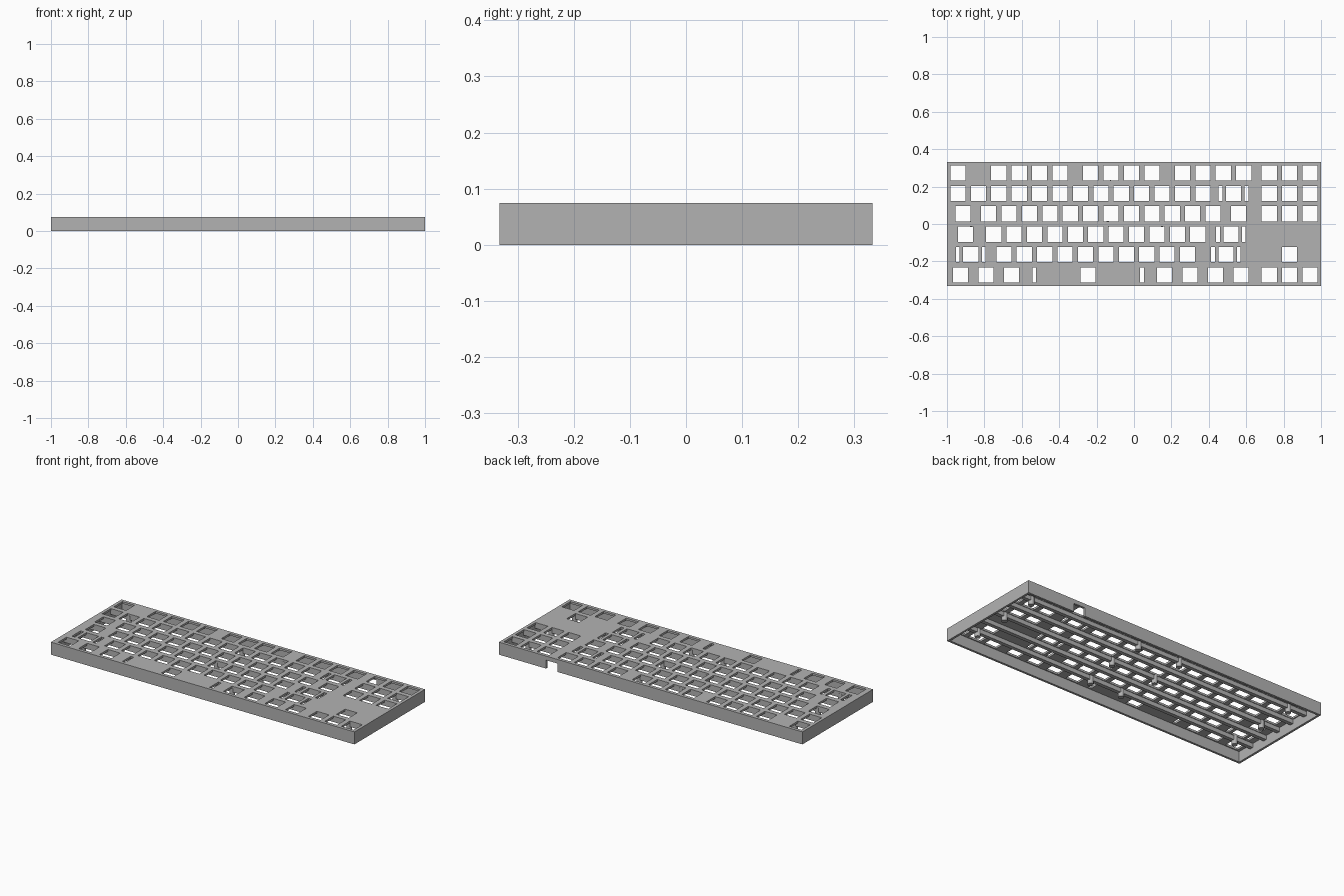
import bpy
import bmesh
from mathutils import Matrix, Vector

if "Cube" in bpy.data.objects:
    bpy.data.objects.remove(bpy.data.objects["Cube"], do_unlink=True)

UNIT = 0.1091            # key pitch
HALF_X, HALF_Y, HEIGHT = 1.0, 0.3325, 0.0745
WALL = 0.013
PLATE_Z = 0.0625         # underside of the switch plate
HOLE = 0.081

grey = bpy.data.materials.new("case grey")
grey.use_nodes = True
grey.diffuse_color = (0.45, 0.45, 0.45, 1)
grey.node_tree.nodes["Principled BSDF"].inputs["Base Color"].default_value = (0.45, 0.45, 0.45, 1)


def add_box(bm, low, high):
    low, high = Vector(low), Vector(high)
    size = high - low
    bmesh.ops.create_cube(bm, size=1, matrix=Matrix.Translation((low + high) / 2) @ Matrix.Diagonal((*size, 1)))


def finish(bm, name):
    mesh = bpy.data.meshes.new(name)
    bm.to_mesh(mesh)
    bm.free()
    mesh.materials.append(grey)
    obj = bpy.data.objects.new(name, mesh)
    bpy.context.collection.objects.link(obj)
    return obj


def cut(target, bm, name):
    cutter = finish(bm, name)
    cutter.hide_render = True
    mod = target.modifiers.new(name, 'BOOLEAN')
    mod.operation, mod.solver, mod.object = 'DIFFERENCE', 'EXACT', cutter
    bpy.context.view_layer.objects.active = target
    bpy.ops.object.modifier_apply(modifier=name)
    bpy.data.objects.remove(cutter, do_unlink=True)


def key_x(column):
    return (column - 9.125) * UNIT


def row_y(row):
    return (2.5 - row) * UNIT


def run(start, count):
    return [start + i for i in range(count)]


# Key centres per row, in key units from the left edge
nav = run(15.75, 3)
rows = [
    [0.5] + run(2.5, 4) + run(7, 4) + run(11.5, 4) + nav,
    run(0.5, 13) + [14] + nav,
    [0.75] + run(2, 12) + [14.25] + nav,
    [0.875] + run(2.25, 11) + [13.875],
    [1.125] + run(2.75, 10) + [13.625, 16.75],
    [0.625, 1.875, 3.125, 6.875, 10.625, 11.875, 13.125, 14.375] + nav,
]
# Wide keys: row, centre, stabiliser offset
stabilisers = [(1, 14, 0.069), (3, 13.875, 0.069), (4, 1.125, 0.069),
               (4, 13.625, 0.069), (5, 6.875, 0.288)]

# Shell: solid block hollowed from below
bm = bmesh.new()
add_box(bm, (-HALF_X, -HALF_Y, 0), (HALF_X, HALF_Y, HEIGHT))
case = finish(bm, "case_shell")
bm = bmesh.new()
add_box(bm, (WALL - HALF_X, WALL - HALF_Y, -0.05), (HALF_X - WALL, HALF_Y - WALL, PLATE_Z))
cut(case, bm, "cavity_cutter")

# Switch holes and stabiliser slots
bm = bmesh.new()


def add_hole(x, y, width):
    add_box(bm, (x - width / 2, y - HOLE / 2, PLATE_Z - 0.01),
            (x + width / 2, y + HOLE / 2, HEIGHT + 0.02))


for row, columns in enumerate(rows):
    for column in columns:
        add_hole(key_x(column), row_y(row), HOLE)
for row, column, offset in stabilisers:
    for side in (-1, 1):
        add_hole(key_x(column) + side * offset, row_y(row), 0.02)
cut(case, bm, "hole_cutter")

# Cable port in the back wall
bm = bmesh.new()
add_box(bm, (0.615, HALF_Y - 0.04, -0.02), (0.69, HALF_Y + 0.02, 0.05))
cut(case, bm, "port_cutter")

# Stiffening ribs between the key rows
bm = bmesh.new()
for row in range(5):
    y = row_y(row + 0.5)
    add_box(bm, (-0.988, y - 0.011, 0.038), (0.988, y + 0.011, PLATE_Z + 0.003))
finish(bm, "row_ribs")

# Screw standoffs
bm = bmesh.new()
for row, columns in ((0.5, (-0.87, -0.125, 0.153, 0.886)),
                     (2.5, (-0.87, -0.14, 0.15, 0.886)),
                     (4.5, (-0.87, -0.095, 0.115, 0.886))):
    for x in columns:
        bmesh.ops.create_cone(bm, cap_ends=True, segments=24, radius1=0.016, radius2=0.016, depth=0.05,
                              matrix=Matrix.Translation((x, row_y(row), 0.04)))
posts = finish(bm, "standoffs")
bpy.ops.object.select_all(action='DESELECT')
posts.select_set(True)
bpy.context.view_layer.objects.active = posts
bpy.ops.object.shade_smooth_by_angle()
